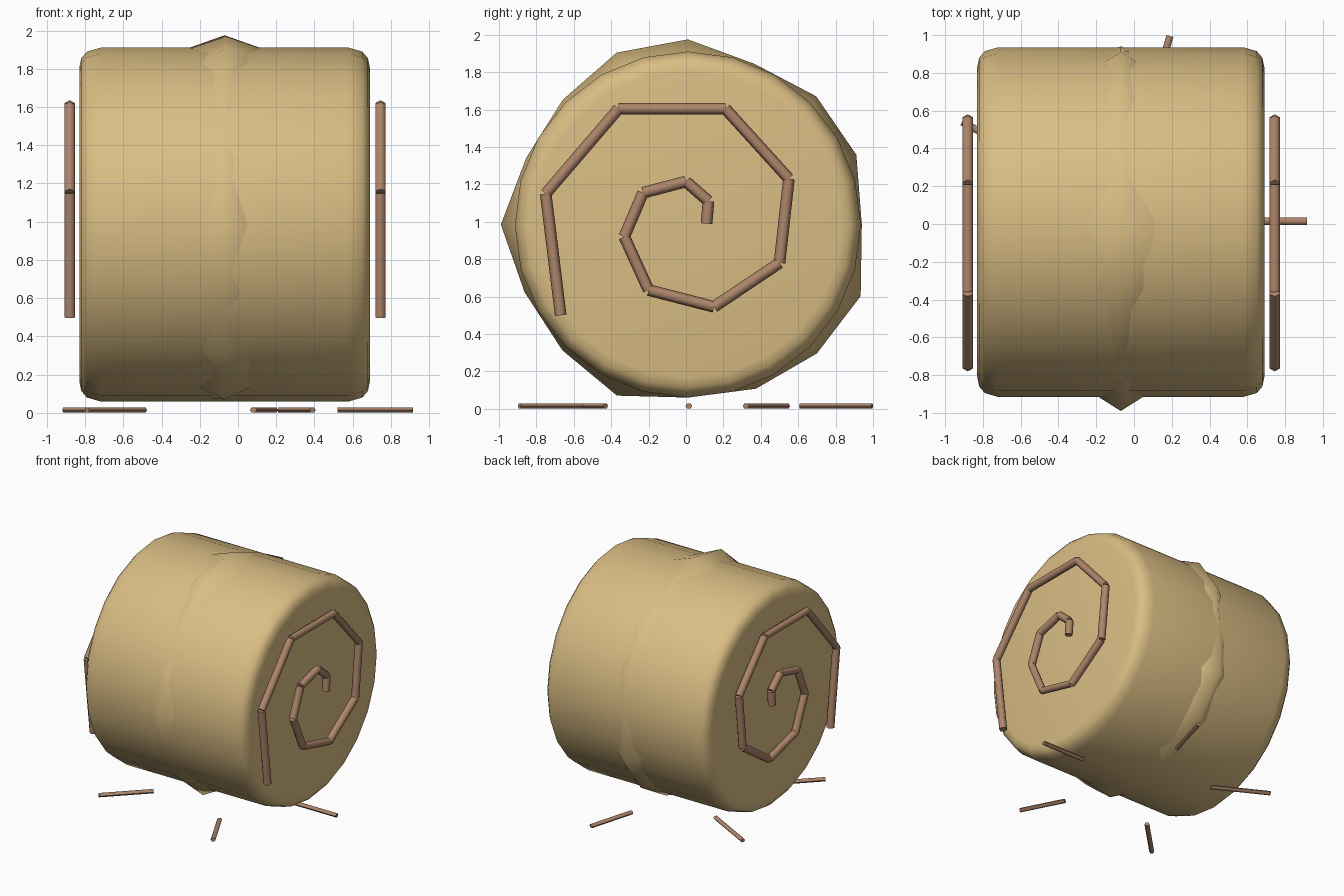
import bpy, bmesh, math
from mathutils import Vector

if "Cube" in bpy.data.objects:
    bpy.data.objects.remove(bpy.data.objects["Cube"])

CENTER = Vector((-0.07, 0.01, 0.985))
RADIUS = 0.925


def material(name, color):
    m = bpy.data.materials.new(name)
    m.use_nodes = True
    m.diffuse_color = color
    m.node_tree.nodes["Principled BSDF"].inputs["Base Color"].default_value = color
    return m


HAY = material("golden hay", (0.70, 0.51, 0.23, 1))
STRAW = material("brown straw", (0.42, 0.235, 0.145, 1))


def finish(name, bm, mat, angle):
    bmesh.ops.recalc_face_normals(bm, faces=bm.faces)
    mesh = bpy.data.meshes.new(name)
    bm.to_mesh(mesh)
    bm.free()
    mesh.materials.append(mat)
    ob = bpy.data.objects.new(name, mesh)
    bpy.context.collection.objects.link(ob)
    bpy.ops.object.select_all(action='DESELECT')
    ob.select_set(True)
    bpy.context.view_layer.objects.active = ob
    bpy.ops.object.shade_smooth_by_angle(angle=math.radians(angle))
    return ob


def revolve(name, sections, closed_profile, angle):
    """Join (x, radius) sections spaced evenly around the bale axis."""
    bm = bmesh.new()
    n = len(sections)
    rows = []
    for i, section in enumerate(sections):
        a = math.tau * i / n
        rows.append([bm.verts.new(CENTER + Vector((x, r * math.sin(a), r * math.cos(a))))
                     for x, r in section])
    count = len(rows[0])
    for i in range(n):
        a, b = rows[i], rows[(i + 1) % n]
        for j in range(count if closed_profile else count - 1):
            k = (j + 1) % count
            bm.faces.new((a[j], a[k], b[k], b[j]))
    if not closed_profile:
        bm.faces.new([row[0] for row in rows])
        bm.faces.new([row[-1] for row in rows])
    return finish(name, bm, HAY, angle)


def add_rod(bm, start, end, radius, sides=6, squash=1.0):
    """Capped rod between two points, optionally flattened in z."""
    start, end = Vector(start), Vector(end)
    along = (end - start).normalized()
    helper = Vector((1, 0, 0)) if abs(along.x) < 0.01 else Vector((0, 0, 1))
    u = helper.cross(along).normalized()
    v = along.cross(u)
    loops = []
    for p in (start, end):
        loop = []
        for i in range(sides):
            a = math.tau * i / sides
            loop.append(bm.verts.new(p + u * radius * math.cos(a)
                                     + v * radius * squash * math.sin(a)))
        loops.append(loop)
    for i in range(sides):
        k = (i + 1) % sides
        bm.faces.new((loops[0][i], loops[0][k], loops[1][k], loops[1][i]))
    for loop in loops:
        bm.faces.new(loop)


# Bale body with rounded rims
half_profile = [(0.76, 0.82), (0.75, 0.87), (0.72, 0.905), (0.65, RADIUS)]
profile = [(-x, r) for x, r in half_profile] + half_profile[::-1]
revolve("bale_body", [profile] * 24, False, 50)

# Uneven bulging band around the middle: (peak radius, half width)
bulges = [(0.99, 0.24), (0.93, 0.10), (0.97, 0.10), (0.975, 0.10),
          (0.93, 0.08), (1.0, 0.13), (0.975, 0.13), (0.95, 0.15),
          (0.925, 0.10), (0.99, 0.16), (0.95, 0.20), (0.945, 0.12),
          (1.0, 0.15), (0.935, 0.08), (0.945, 0.08), (0.995, 0.14)]
band = [[(-w, 0.905), (0, peak), (w, 0.905), (0, 0.85)] for peak, w in bulges]
revolve("hay_band", band, True, 60)

# Straw spirals on both ends
spiral = [(-0.67, 0.50), (-0.75, 1.15), (-0.36, 1.605), (0.21, 1.605),
          (0.55, 1.23), (0.50, 0.78), (0.15, 0.545), (-0.20, 0.635),
          (-0.33, 0.92), (-0.23, 1.155), (0, 1.215), (0.12, 1.11), (0.11, 0.99)]
for name, x in (("left_spiral", 0.745), ("right_spiral", -0.88)):
    bm = bmesh.new()
    for (y0, z0), (y1, z1) in zip(spiral, spiral[1:]):
        add_rod(bm, (x, y0, z0), (x, y1, z1), 0.031)
    finish(name, bm, STRAW, 65)

# Loose straws lying on the ground
straws = [((0.52, 0.015), (0.915, 0.015)), ((0.08, 0.61), (0.19, 0.995)),
          ((-0.50, 0.32), (-0.91, 0.54)), ((-0.49, -0.43), (-0.79, -0.73)),
          ((0.22, -0.56), (0.39, -0.89))]
for i, (a, b) in enumerate(straws):
    bm = bmesh.new()
    add_rod(bm, (*a, 0.015), (*b, 0.015), 0.019, squash=0.85)
    finish(f"loose_straw_{i + 1}", bm, STRAW, 65)
